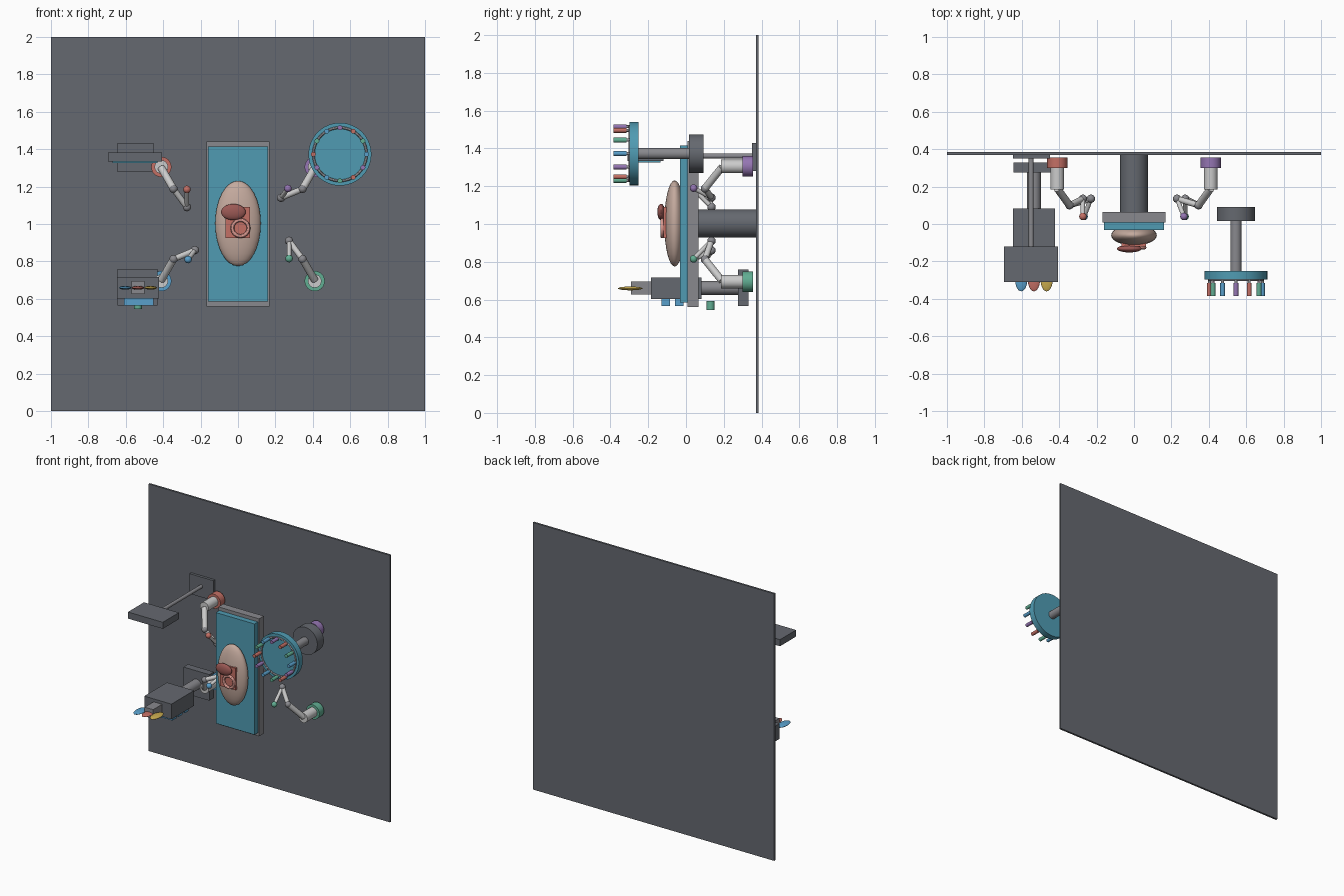
import bpy, math
from mathutils import Vector

if "Cube" in bpy.data.objects:
    bpy.data.objects.remove(bpy.data.objects["Cube"])

COLORS = {
    "dark": (0.13, 0.14, 0.16), "light": (0.55, 0.55, 0.55), "blue": (0.08, 0.33, 0.45),
    "red": (0.55, 0.16, 0.13), "green": (0.12, 0.42, 0.29), "purple": (0.3, 0.18, 0.45),
    "skin": (0.55, 0.4, 0.34), "organ": (0.33, 0.1, 0.09), "yellow": (0.6, 0.42, 0.08),
    "pink": (0.7, 0.32, 0.28), "sky": (0.1, 0.35, 0.6), "mid": (0.25, 0.25, 0.27),
}
mats = {}


def finish(name, color, smooth=False):
    ob = bpy.context.object
    ob.name = name
    if color not in mats:
        mats[color] = bpy.data.materials.new(color)
        mats[color].diffuse_color = (*COLORS[color], 1)
    ob.data.materials.append(mats[color])
    if smooth:
        bpy.ops.object.shade_smooth_by_angle()
    return ob


def box(name, x, y, z, color):
    """Box from (min, max) ranges."""
    bpy.ops.mesh.primitive_cube_add(size=1, location=[(a + b) / 2 for a, b in (x, y, z)])
    bpy.context.object.scale = [b - a for a, b in (x, y, z)]
    bpy.ops.object.transform_apply(location=False, rotation=False)
    return finish(name, color)


def rod(name, p, q, r, color, sides=32):
    p, q = Vector(p), Vector(q)
    bpy.ops.mesh.primitive_cylinder_add(vertices=sides, radius=r, depth=(q - p).length, location=(p + q) / 2)
    bpy.context.object.rotation_euler = (q - p).to_track_quat('Z', 'Y').to_euler()
    return finish(name, color, True)


def ball(name, loc, radii, color):
    bpy.ops.mesh.primitive_uv_sphere_add(segments=32, ring_count=16, location=loc)
    bpy.context.object.scale = radii
    bpy.ops.object.transform_apply(location=False, rotation=False)
    return finish(name, color, True)


def ring(name, loc, major, minor, color):
    bpy.ops.mesh.primitive_torus_add(location=loc, rotation=(math.pi / 2, 0, 0), major_radius=major,
                                     minor_radius=minor, major_segments=48, minor_segments=12)
    return finish(name, color, True)


# Wall panel and operating table
box("wall_panel", (-1, 1), (0.37, 0.385), (0, 2), "dark")
rod("table_column", (0, 0.06, 1.003), (0, 0.371, 1.003), 0.075, "dark")
box("table_plate", (-0.168, 0.168), (0.008, 0.065), (0.56, 1.44), "mid")
box("table_pad", (-0.16, 0.16), (-0.033, 0.008), (0.585, 1.415), "blue")

# Patient and surgical site
ball("torso", (0, -0.06, 1.003), (0.122, 0.055, 0.228), "skin")
box("surgical_opening", (-0.067, 0.063), (-0.12, -0.10), (0.925, 1.09), "red")
ball("organ", (-0.025, -0.132, 1.064), (0.066, 0.02, 0.043), "organ")
ring("retractor_ring", (0.013, -0.126, 0.978), 0.043, 0.01, "pink")

# Four jointed arms: (x side, z side, wide wrist, colour)
for sx, sz, wide, color, tag in ((-1, 1, False, "red", "upper_left"), (1, 1, True, "purple", "upper_right"),
                                 (-1, -1, True, "sky", "lower_left"), (1, -1, False, "green", "lower_right")):
    def P(x, y, z):
        return Vector((sx * x, y, 1 + sz * z))
    wrist = P(0.23, 0.135, 0.14) if wide else P(0.273, 0.135, 0.09)
    tip = P(0.267, 0.04, 0.19) if wide else P(0.273, 0.04, 0.185)
    shoulder, elbow = P(0.41, 0.19, 0.30), P(0.345, 0.10, 0.188)
    rod(tag + "_arm_base", P(0.41, 0.355, 0.305), P(0.41, 0.30, 0.305), 0.054, color)
    rod(tag + "_arm_shoulder", P(0.41, 0.30, 0.305), P(0.41, 0.185, 0.305), 0.036, "light")
    rod(tag + "_upper_link", shoulder, elbow, 0.02, "light", 20)
    rod(tag + "_lower_link", elbow, wrist, 0.016, "light", 20)
    rod(tag + "_hand_link", wrist, tip, 0.012, "light", 20)
    for part, p in (("_elbow", elbow), ("_wrist", wrist)):
        ball(tag + part, p, (0.022,) * 3, "mid")
    ball(tag + "_tip", tip, (0.02,) * 3, color)

# Tool carousel
cx, cz = 0.545, 1.373
rod("carousel_motor", (cx, 0.092, cz), (cx, 0.015, cz), 0.102, "dark", 48)
rod("carousel_shaft", (cx, 0.02, cz), (cx, -0.26, cz), 0.03, "mid")
rod("carousel_disc", (cx, -0.252, cz), (cx, -0.298, cz), 0.168, "blue", 64)
ring("carousel_ring", (cx, -0.298, cz), 0.142, 0.007, "mid")
for i in range(12):
    a = i * math.tau / 12
    x, z = cx + 0.142 * math.sin(a), cz + 0.142 * math.cos(a)
    color = ("purple", "red", "green", "sky")[i % 4]
    rod("tool_shank", (x, -0.295, z), (x, -0.335, z), 0.008, "mid", 16)
    rod("tool_tip", (x, -0.315, z), (x, -0.384, z), 0.013, color, 16)

# Overhead lamp on the upper left
box("lamp_mount", (-0.647, -0.45), (0.35, 0.371), (1.28, 1.43), "dark")
rod("lamp_rod", (-0.55, 0.355, 1.36), (-0.55, -0.13, 1.36), 0.013, "mid", 20)
box("lamp_head", (-0.695, -0.406), (-0.31, -0.12), (1.333, 1.382), "dark")
box("lamp_panel", (-0.67, -0.43), (-0.29, -0.135), (1.325, 1.334), "blue")

# Supply unit on the lower left
box("supply_mount", (-0.645, -0.43), (0.275, 0.33), (0.565, 0.76), "dark")
rod("supply_arm", (-0.535, 0.28, 0.662), (-0.535, 0.07, 0.662), 0.037, "mid")
box("supply_body", (-0.647, -0.422), (-0.185, 0.083), (0.603, 0.717), "dark")
box("supply_nozzle", (-0.57, -0.5), (-0.29, -0.18), (0.627, 0.695), "mid")
for x, color in ((-0.603, "sky"), (-0.535, "red"), (-0.467, "yellow")):
    ball("supply_paddle", (x, -0.295, 0.659), (0.033, 0.065, 0.01), color)
for y in (-0.108, -0.035, 0.038):
    box("supply_cartridge", (-0.61, -0.452), (y - 0.023, y + 0.023), (0.565, 0.605), "sky")
rod("supply_valve", (-0.535, 0.13, 0.545), (-0.535, 0.13, 0.592), 0.021, "green")

for m in bpy.data.materials:
    if m.users and not m.is_grease_pencil:
        m.use_nodes = True
        m.node_tree.nodes["Principled BSDF"].inputs["Base Color"].default_value = m.diffuse_color
